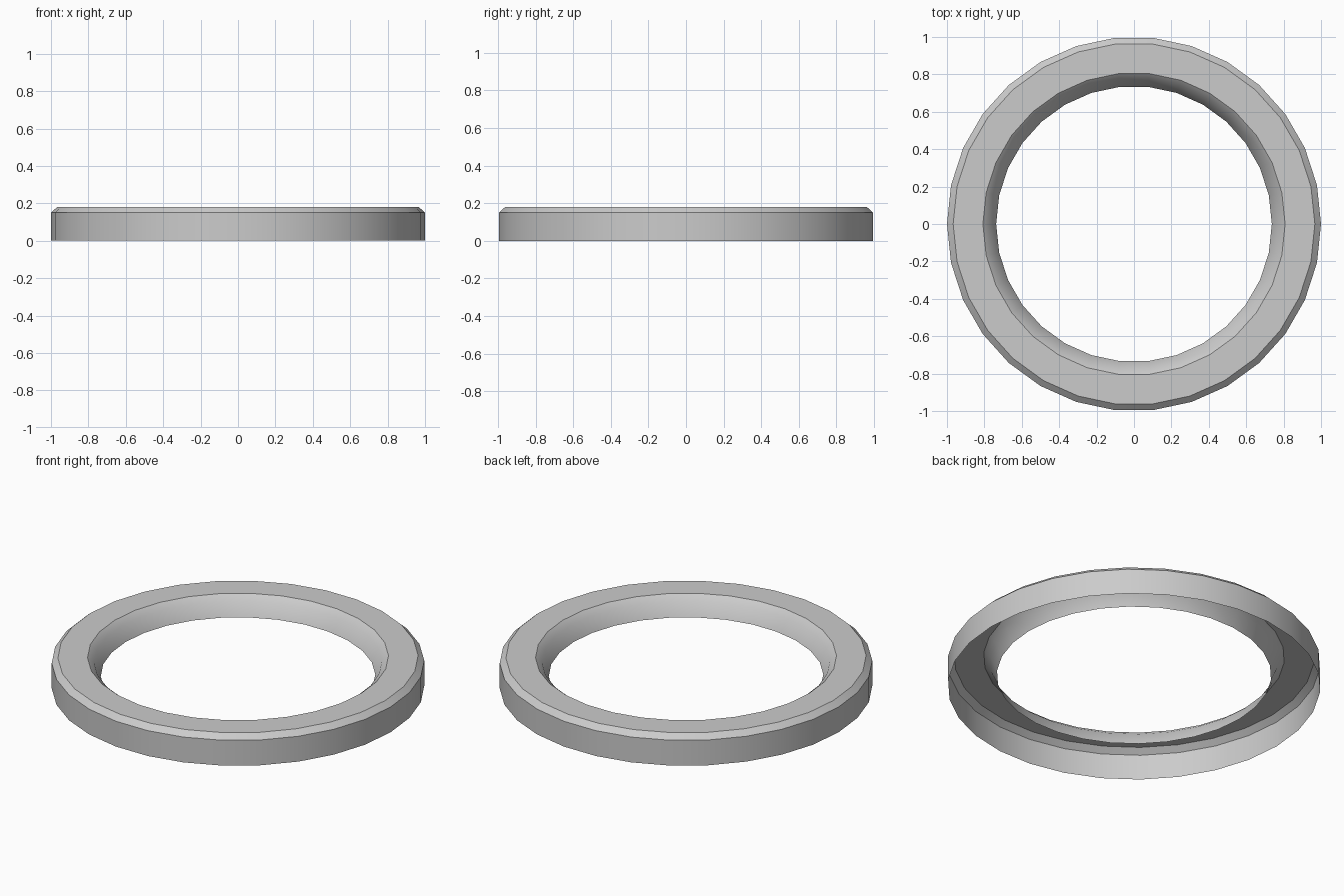
import bpy, bmesh
from math import cos, sin, tau

if "Cube" in bpy.data.objects:
    bpy.data.objects.remove(bpy.data.objects["Cube"])

SIDES = 30
# Ring cross-section (radius, height): outer wall, chamfer, flat top, sloped inner lip.
# The underside is open, so the profile is not closed.
PROFILE = [(1.0, 0.0), (1.0, 0.15), (0.967, 0.18),
           (0.808, 0.18), (0.773, 0.15), (0.737, 0.07)]


def lathe(name, profile, sides):
    bm = bmesh.new()
    rings = [[bm.verts.new((r * cos(tau * i / sides), r * sin(tau * i / sides), z))
              for i in range(sides)] for r, z in profile]
    for a, b in zip(rings, rings[1:]):
        for i in range(sides):
            j = (i + 1) % sides
            bm.faces.new((a[i], a[j], b[j], b[i]))
    mesh = bpy.data.meshes.new(name)
    bm.to_mesh(mesh)
    bm.free()
    obj = bpy.data.objects.new(name, mesh)
    bpy.context.collection.objects.link(obj)
    return obj


# Ring shell
ring = lathe("ring_shell", PROFILE, SIDES)
bpy.context.view_layer.objects.active = ring
ring.select_set(True)
bpy.ops.object.shade_smooth_by_angle(angle=0.52)
